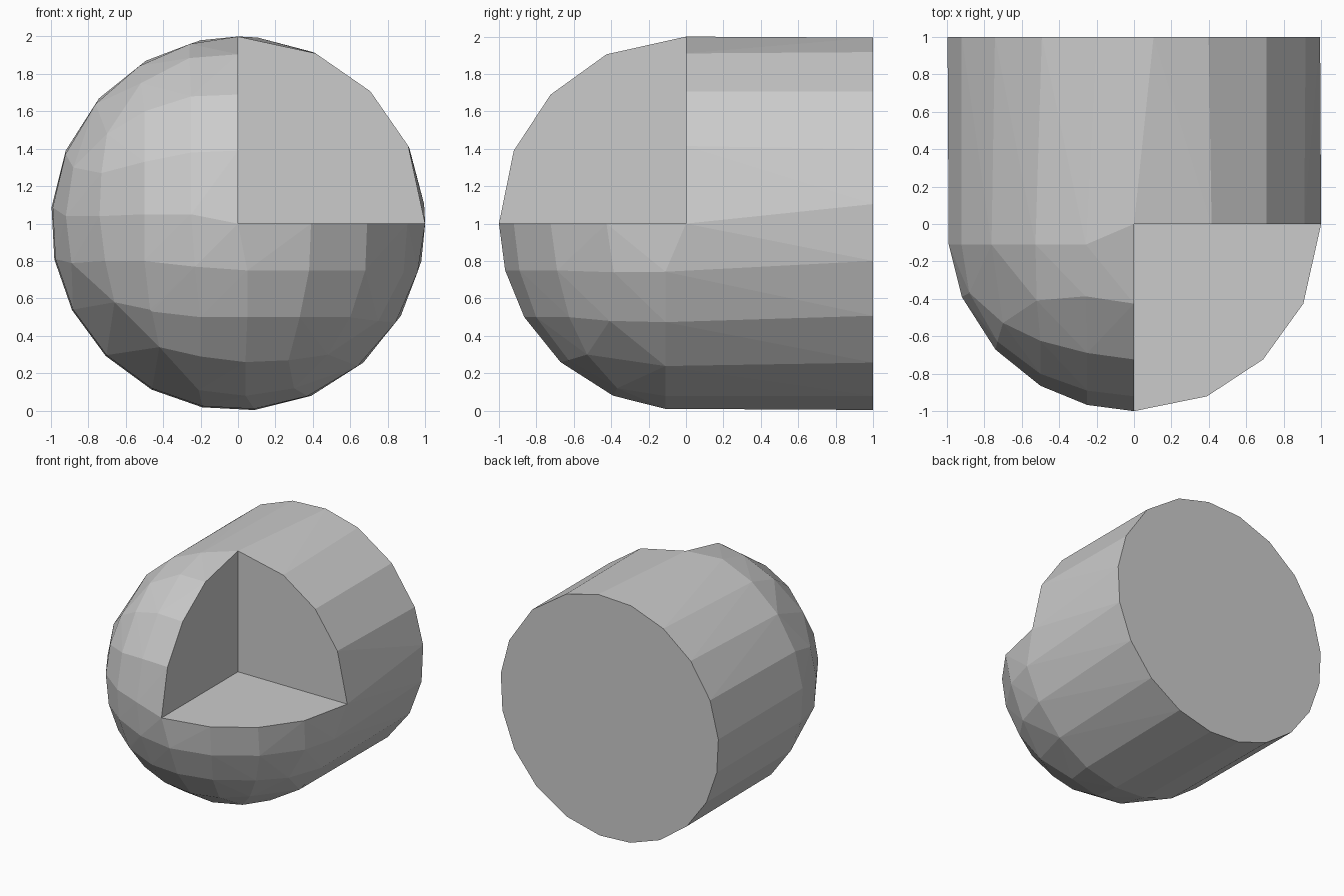
import bpy, bmesh
from math import sin, cos, radians, sqrt
from mathutils import Vector

if "Cube" in bpy.data.objects:
    bpy.data.objects.remove(bpy.data.objects["Cube"])

DIAG = 45   # the body is symmetric about the 45 degree line seen from the front


def ring(offsets, y, r=1.0):
    """Points around the y axis, given as angles either side of the diagonal."""
    angles = {DIAG + s * o for o in offsets for s in (1, -1) if not (s < 0 and o in (0, 180))}
    return [Vector((r * cos(radians(a)), y, r * sin(radians(a)))) for a in angles]


def on_dome(x, z):
    return Vector((x, -sqrt(max(0, 1 - x * x - z * z)), z))


def mirrored(pairs):
    return [on_dome(a, b) for p in pairs for a, b in {p, p[::-1]}]


# Round back end, dome base and the quarter arc behind the notch
back = ring([0, 21.5, 39, 56.5, 74.5, 93, 112, 130, 146, 162.5, 180], 1)
base = ring([60, 77, 95, 113, 130, 146, 162.5, 180], -0.11, sqrt(1 - 0.11 ** 2))
arc_y = [Vector((cos(radians(a)), 0, sin(radians(a)))) for a in (0, 24.5, 45, 65.5, 90)]
# Two arcs bordering the notch on the dome
arc_xz = [Vector((0, -1, 0))] + mirrored([(0, 0.39), (0, 0.69), (0, 0.905)])
# Facet corners on the dome
dome = mirrored([
    (-0.25, 0.05), (-0.5, 0.05), (-0.74, 0.04), (-0.92, 0.04),
    (-0.25, 0.38), (-0.5, 0.33), (-0.73, 0.27), (-0.88, 0.3),
    (-0.25, 0.68), (-0.5, 0.6), (-0.7, 0.48), (-0.26, 0.885), (-0.52, 0.75),
    (-0.23, -0.23), (-0.5, -0.2), (-0.71, -0.2), (-0.89, -0.21),
    (-0.47, -0.46), (-0.66, -0.42)])
# Temporary points over the notch
filler = [Vector(v).normalized() for v in
          ((1, -1, 1), (2, -1, 1), (1, -2, 1), (1, -1, 2), (2, -2, 1), (1, -2, 2), (2, -1, 2))]

# Faceted skin
bm = bmesh.new()
for p in back + base + arc_y + arc_xz + dome + filler:
    bm.verts.new(p)
bmesh.ops.convex_hull(bm, input=bm.verts[:])


def in_notch(v, e=1e-4):
    return v.co.x > -e and v.co.y < e and v.co.z > -e


# Open the notch and wall it with three flat quarter discs
bmesh.ops.delete(bm, geom=[f for f in bm.faces if all(in_notch(v) for v in f.verts)],
                 context='FACES')
bmesh.ops.delete(bm, geom=[v for v in bm.verts if not v.link_faces], context='VERTS')
centre = bm.verts.new((0, 0, 0))
for axis, other in ((0, 1), (1, 2), (2, 0)):
    rim = [v for v in bm.verts if v is not centre and in_notch(v) and abs(v.co[axis]) < 1e-4]
    rim.sort(key=lambda v: v.co[other])
    bm.faces.new([centre] + rim)

bmesh.ops.dissolve_limit(bm, angle_limit=radians(1), verts=bm.verts[:], edges=bm.edges[:])
bmesh.ops.recalc_face_normals(bm, faces=bm.faces[:])
bmesh.ops.translate(bm, verts=bm.verts[:], vec=(0, 0, 1))

mesh = bpy.data.meshes.new("notched_dome_cylinder")
bm.to_mesh(mesh)
bm.free()
body = bpy.data.objects.new("notched_dome_cylinder", mesh)
bpy.context.collection.objects.link(body)
